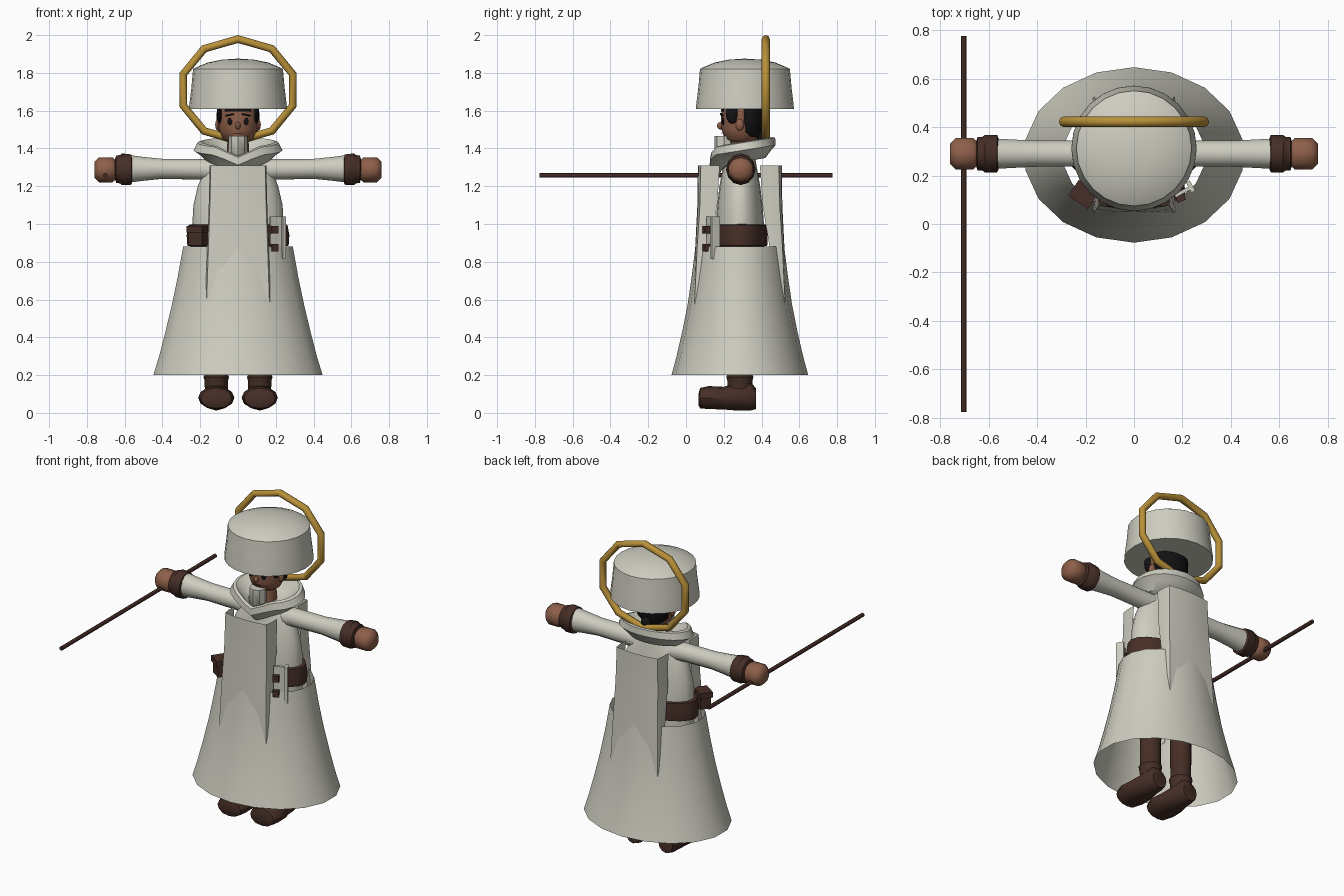
import bpy, bmesh, math
from mathutils import Vector

if "Cube" in bpy.data.objects:
    bpy.data.objects.remove(bpy.data.objects["Cube"])

CY = 0.285  # body axis depth


def mat(name, r, g, b):
    m = bpy.data.materials.new(name)
    m.diffuse_color = (r, g, b, 1)
    m.use_nodes = True
    m.node_tree.nodes["Principled BSDF"].inputs["Base Color"].default_value = m.diffuse_color
    return m


CLOTH = mat("pale cloth", 0.62, 0.61, 0.53)
LEATHER = mat("dark leather", 0.062, 0.028, 0.02)
SKIN = mat("skin", 0.27, 0.115, 0.068)
GOLD = mat("gold", 0.48, 0.28, 0.04)
BLACK = mat("black hair", 0.006, 0.006, 0.007)
WOOD = mat("dark wood", 0.05, 0.022, 0.017)


def make(name, bm, m, angle=40):
    me = bpy.data.meshes.new(name)
    bm.to_mesh(me)
    bm.free()
    ob = bpy.data.objects.new(name, me)
    bpy.context.collection.objects.link(ob)
    me.materials.append(m)
    bpy.ops.object.select_all(action='DESELECT')
    ob.select_set(True)
    bpy.context.view_layer.objects.active = ob
    bpy.ops.object.shade_smooth_by_angle(angle=math.radians(angle))
    return ob


def loft(name, rings, m, n=18, axis='z', caps=True, bend=None, angle=40):
    """Elliptical rings: (centre, radius_a, radius_b); axis gives ring normal."""
    bm = bmesh.new()
    rows = []
    for c, a, b in rings:
        row = []
        for i in range(n):
            t = 2 * math.pi * i / n
            s, k = a * math.sin(t), b * math.cos(t)
            off = {'z': (s, k, 0), 'x': (0, s, k), 'y': (s, 0, k)}[axis]
            p = Vector(c) + Vector(off)
            row.append(bm.verts.new(bend(p) if bend else p))
        rows.append(row)
    for r0, r1 in zip(rows, rows[1:]):
        for i in range(n):
            bm.faces.new((r0[i], r0[(i + 1) % n], r1[(i + 1) % n], r1[i]))
    if caps:
        bm.faces.new(rows[0])
        bm.faces.new(rows[-1])
    bmesh.ops.recalc_face_normals(bm, faces=bm.faces)
    return make(name, bm, m, angle)


def box(name, lo, hi, m, turn=0):
    bm = bmesh.new()
    bmesh.ops.create_cube(bm, size=1)
    lo, hi = Vector(lo), Vector(hi)
    for v in bm.verts:
        v.co = Vector([v.co[i] * (hi - lo)[i] for i in range(3)])
    ob = make(name, bm, m)
    ob.location = (lo + hi) / 2
    ob.rotation_euler.z = turn
    return ob


def ball(name, c, r, m, u=16, v=10):
    bm = bmesh.new()
    bmesh.ops.create_uvsphere(bm, u_segments=u, v_segments=v, radius=1)
    for p in bm.verts:
        p.co = Vector([p.co[i] * r[i] + c[i] for i in range(3)])
    return make(name, bm, m, 50)


def z_rings(rows, x=0, y=CY):
    return [((x, y, z), a, b) for z, a, b in rows]


# flared open skirt and the robe above it
loft("skirt", z_rings([(0.2, .455, .362), (.3, .424, .335), (.43, .39, .305),
                       (.57, .356, .277), (.72, .324, .255), (.88, .295, .235)]), CLOTH, caps=False)
loft("robe_torso", z_rings([(.82, .24, .13), (1.0, .242, .128), (1.1, .236, .12), (1.2, .213, .108),
                            (1.3, .17, .09), (1.36, .11, .08)]), CLOTH, n=20)
loft("belt", z_rings([(.88, .24, .12), (.885, .268, .145), (.94, .272, .147), (.995, .262, .142),
                      (1.0, .235, .12)]), LEATHER, n=20)

# front and back tabard panels with folded side edges
section = [(-1, .105), (-1, .05), (-.96, .014), (-.5, .003), (0, 0), (.5, .003), (.96, .014), (1, .05), (1, .105)]
for name, sgn in (("front_tabard", -1), ("back_tabard", 1)):
    bm = bmesh.new()
    rows = []
    for z, w, d, fold in [(1.31, .15, .222, 1.1), (1.1, .155, .225, 1), (.88, .163, .236, .75), (.56, .174, .245, .3)]:
        rows.append([bm.verts.new((w * u, CY + sgn * (d - f * fold), z)) for u, f in section])
    for a, b in zip(rows, rows[1:]):
        for i in range(len(section) - 1):
            f = (a[i], b[i], b[i + 1], a[i + 1])
            bm.faces.new(f if sgn < 0 else f[::-1])
    make(name, bm, CLOTH)

# draped cowl, raised at the back and dipping to a point at the front


def drape(p):
    dip = 0.05 * max(0, 1 - abs(p.x) / .12) if p.y < CY - .03 else 0
    return Vector((p.x, p.y, p.z + .16 * (p.y - .3) - dip))


loft("cowl", [((0, .30, z), a, b) for z, a, b in
              [(1.36, .09, .09), (1.39, .14, .12), (1.435, .195, .155), (1.43, .215, .172),
               (1.39, .236, .175), (1.365, .20, .15), (1.33, .165, .12)]], CLOTH, n=20, bend=drape)
# upright throat cloth
loft("throat_cloth", [((0, .20, 1.34), .012, .03), ((0, .20, 1.375), .05, .05), ((0, .20, 1.465), .05, .05)],
     CLOTH, n=8)
loft("neck", z_rings([(1.34, .06, .06), (1.48, .055, .055)], y=.29), SKIN, n=12)

# arms, cuffs and hands
for side, s in (("left", 1), ("right", -1)):
    def arm(rows):
        return [((s * x, .29, z), a, b) for x, a, b, z in rows]
    loft(side + "_sleeve", arm([(.12, .06, .06, 1.285), (.2, .055, .055, 1.29), (.4, .055, .053, 1.292),
                                (.5, .06, .063, 1.292), (.57, .064, .072, 1.292)]), CLOTH, n=14, axis='x')
    loft(side + "_cuff", arm([(.56, .066, .066, 1.288), (.565, .078, .08, 1.288), (.615, .078, .084, 1.29),
                              (.625, .07, .075, 1.29), (.645, .07, .072, 1.29), (.65, .055, .055, 1.29)]),
         LEATHER, n=12, axis='x')
    loft(side + "_hand", arm([(.64, .045, .045, 1.287), (.665, .069, .066, 1.287), (.735, .069, .066, 1.287),
                              (.76, .042, .042, 1.287)]), SKIN, n=10, axis='x', angle=60)

    # legs and boots
    x = s * .115
    loft(side + "_leg", z_rings([(.1, .06, .065), (.17, .062, .066), (.19, .068, .072), (.205, .06, .064),
                                 (.8, .065, .068)], x, .285), LEATHER, n=12)
    loft(side + "_boot", [((x, y, z), a, b) for y, z, a, b in
                          [(.066, .07, .06, .03), (.075, .077, .082, .055), (.12, .08, .096, .062),
                           (.2, .078, .092, .06), (.26, .085, .075, .072), (.34, .09, .066, .078),
                           (.37, .075, .05, .055)]], LEATHER, n=12, axis='y',
         bend=lambda p: Vector((p.x, p.y, max(p.z, .03 - .08 * min(p.y, .375)))))

    # ears and painted face details
    ball(side + "_ear", (s * .105, .285, 1.525), (.016, .022, .032), SKIN, 8, 6)
    ball(side + "_eye", (s * .042, .197, 1.543), (.016, .008, .02), BLACK, 10, 6)
    brow = box(side + "_brow", (s * .045 - .023, .185, 1.573), (s * .045 + .023, .194, 1.582), BLACK, s * .25)
    brow.rotation_euler.y = s * .2
    ball(side + "_sidelock", (s * .098, .245, 1.585), (.014, .035, .055), BLACK, 8, 6)

# head, nose, mouth, hair
loft("head", z_rings([(1.43, .05, .05), (1.45, .082, .085), (1.5, .103, .102), (1.56, .106, .105),
                      (1.63, .104, .1)], y=.29), SKIN, n=18)
ball("nose", (0, .182, 1.52), (.014, .018, .02), SKIN, 8, 6)
box("mouth", (-.025, .186, 1.479), (.025, .194, 1.483), LEATHER)
loft("back_hair", z_rings([(1.46, .07, .05), (1.49, .102, .064), (1.55, .113, .074), (1.63, .112, .074)], y=.335),
     BLACK, n=16)
ball("hair_knot", (0, .40, 1.47), (.032, .03, .035), BLACK, 10, 8)
box("fringe", (-.07, .186, 1.595), (.07, .2, 1.62), BLACK)

# tall round hat with domed crown
loft("hat", z_rings([(1.61, .245, .245), (1.61, .259, .259), (1.63, .258, .258), (1.72, .247, .247),
                     (1.82, .238, .238), (1.828, .225, .225), (1.855, .16, .16), (1.87, .085, .085),
                     (1.875, .01, .01)], y=.312), CLOTH, n=24)

# ten-sided halo behind the hat
n_halo = 10
bm = bmesh.new()
rings = []
for i in range(n_halo):
    t = 2 * math.pi * i / n_halo
    ring = []
    for j in range(8):
        q = 2 * math.pi * j / 8
        r = .021 * math.cos(q)
        ring.append(bm.verts.new(((.305 + r) * math.sin(t), .422 + .022 * math.sin(q),
                                  1.71 + (.269 + r) * math.cos(t))))
    rings.append(ring)
for i in range(n_halo):
    a, b = rings[i], rings[(i + 1) % n_halo]
    for j in range(8):
        bm.faces.new((a[j], b[j], b[(j + 1) % 8], a[(j + 1) % 8]))
bmesh.ops.recalc_face_normals(bm, faces=bm.faces)
make("halo", bm, GOLD, 50)

# staff held level in one hand
loft("staff", [((-.703, -.776, 1.257), .012, .012), ((-.703, .776, 1.257), .012, .012)], WOOD, n=10, axis='y')

# belt pouch, and the case with two straps on the other hip
box("pouch", (-.25, .09, .885), (-.165, .155, .965), LEATHER, -.6)
box("pouch_flap", (-.258, .083, .955), (-.16, .162, .99), LEATHER, -.6)
box("case_front", (.165, .125, .88), (.235, .14, 1.04), CLOTH, .5)
box("case_side", (.225, .13, .815), (.243, .178, 1.04), CLOTH, .5)
for k, z in enumerate((.855, .95)):
    box("case_strap_%d" % (k + 1), (.168, .092, z), (.205, .15, z + .04), LEATHER, .4)
